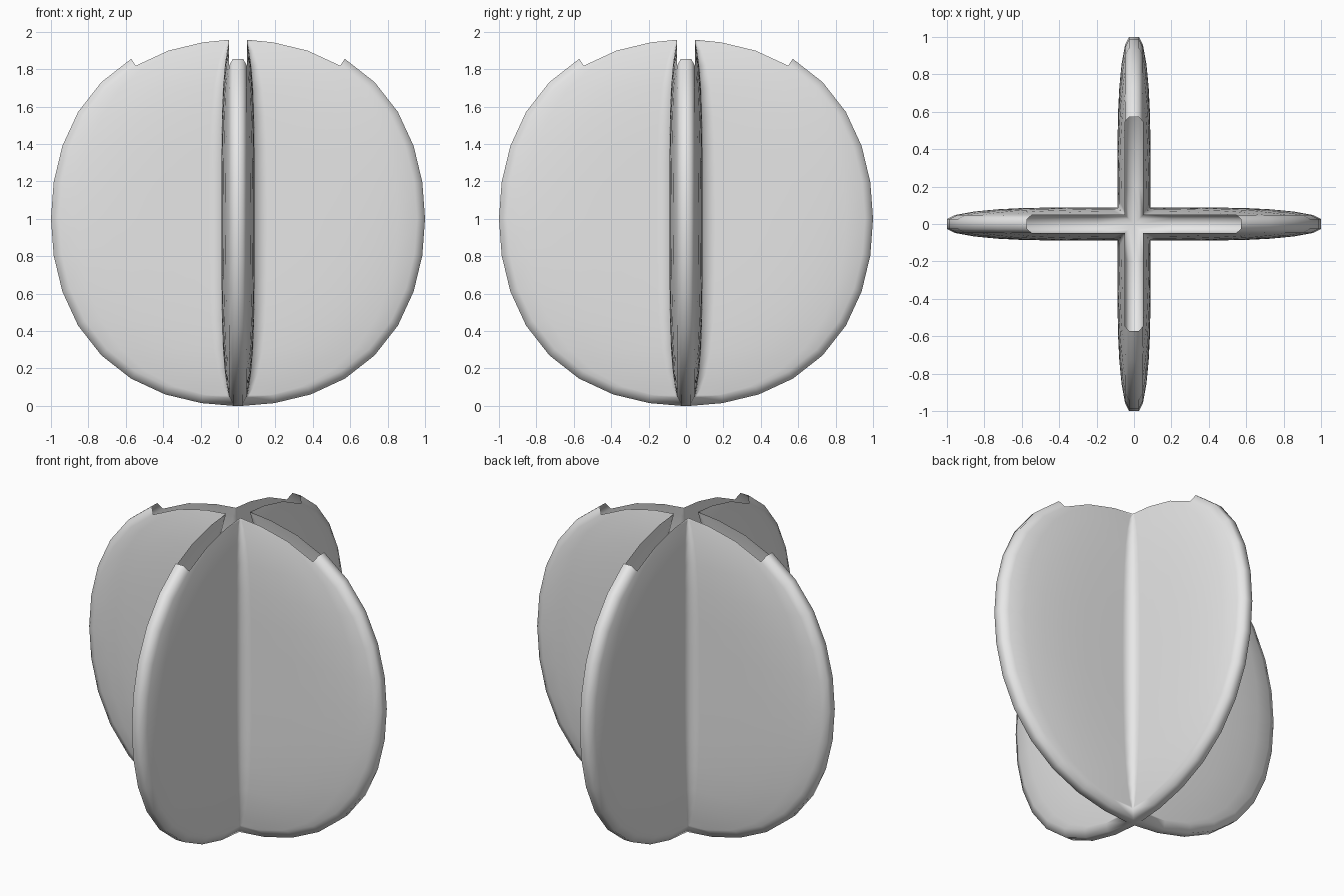
import bpy, bmesh, math

if "Cube" in bpy.data.objects:
    bpy.data.objects.remove(bpy.data.objects["Cube"])

# Hollow body made of two crossed lens-shaped discs, with a cross slot on top.
# One half-vane wall is built, then mirrored and rotated into all eight positions.

PROFILE = [(0, .088), (.5, .088), (.68, .083), (.84, .069), (.957, .048), (1, .027), (2, .027)]
COLUMNS = [0, .08, .22, .4, .58, .74, .88, 1]
INSET = .957          # where the wall meets the rim bevel
RIM_HALF = .027       # half width of the flat rim
SLOT_STEP = 5         # rim is open above this step


def radius(a):
    return 1 + .033 * math.sin(2 * a) ** 2


def thickness(s):
    for (s0, t0), (s1, t1) in zip(PROFILE, PROFILE[1:]):
        if s <= s1:
            return t0 + (t1 - t0) * (s - s0) / (s1 - s0)
    return RIM_HALF


def wall_point(k, u):
    a = k * math.pi / 16
    x1, z = INSET * radius(a) * math.cos(a), INSET * radius(a) * math.sin(a)
    x0 = thickness(abs(z))
    x = x0 + (max(x1, x0) - x0) * u
    s = math.hypot(x, z) / radius(math.atan2(z, x))
    y = x0 if (u == 0 or abs(k) == 8) else thickness(min(s, INSET))
    return (x, y, z + 1)


def rim_point(k, y):
    a = k * math.pi / 16
    x = max(radius(a) * math.cos(a), RIM_HALF)
    return (x, y, radius(a) * math.sin(a) + 1)


# Quads of one half-vane
quads = []
for k in range(-8, 8):
    for u0, u1 in zip(COLUMNS, COLUMNS[1:]):
        quads.append([wall_point(k, u0), wall_point(k, u1),
                      wall_point(k + 1, u1), wall_point(k + 1, u0)])
    if k < SLOT_STEP:
        b0, b1 = rim_point(k, RIM_HALF), rim_point(k + 1, RIM_HALF)
        quads.append([wall_point(k, 1), b0, b1, wall_point(k + 1, 1)])
        quads.append([b0, rim_point(k, 0), rim_point(k + 1, 0), b1])
# Small flat at the bottom crossing
quads.append([(0, 0, 0), (RIM_HALF, 0, 0), (RIM_HALF, RIM_HALF, 0)])

# Eight symmetric copies
bm = bmesh.new()
for turn in range(4):
    c, s = [(1, 0), (0, 1), (-1, 0), (0, -1)][turn]
    for flip in (1, -1):
        for q in quads:
            pts = []
            for p in q:
                x, y = p[0], p[1] * flip
                v = (x * c - y * s, x * s + y * c, p[2])
                if v not in pts:
                    pts.append(v)
            if len(pts) > 2:
                if flip > 0:
                    pts.reverse()
                bm.faces.new([bm.verts.new(v) for v in pts])
bmesh.ops.remove_doubles(bm, verts=bm.verts, dist=.0005)
bmesh.ops.recalc_face_normals(bm, faces=bm.faces)
# Make sure normals face outward
widest = max(bm.faces, key=lambda f: f.calc_center_median().x)
if widest.normal.x < 0:
    bmesh.ops.reverse_faces(bm, faces=bm.faces)
for f in bm.faces:
    f.smooth = True

mesh = bpy.data.meshes.new("crossed_vane_shell")
bm.to_mesh(mesh)
bm.free()
shell = bpy.data.objects.new("crossed_vane_shell", mesh)
bpy.context.collection.objects.link(shell)

grey = bpy.data.materials.new("light grey")
grey.diffuse_color = (.8, .8, .8, 1)
grey.use_nodes = True
grey.node_tree.nodes["Principled BSDF"].inputs["Base Color"].default_value = grey.diffuse_color
mesh.materials.append(grey)
